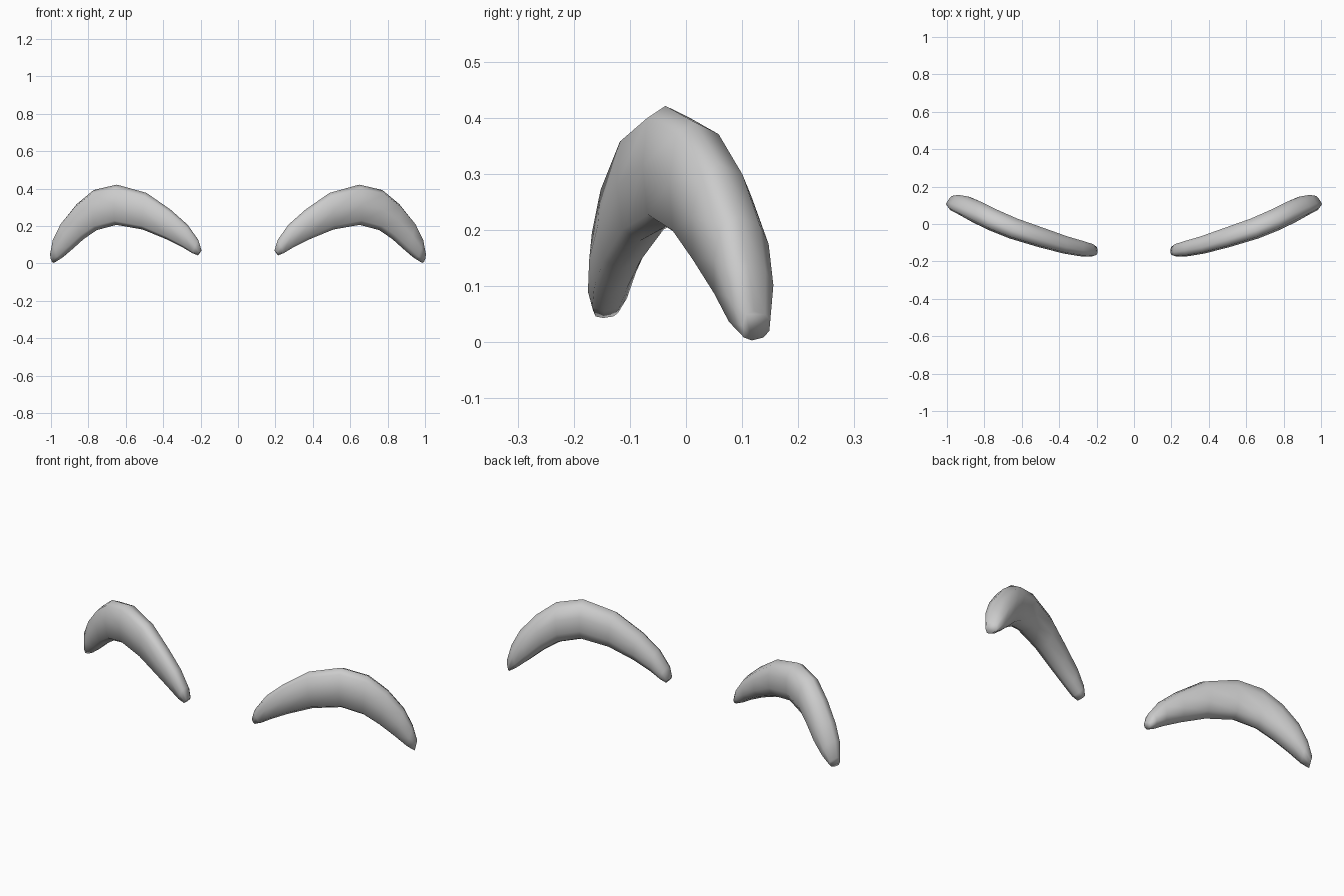
import bpy, bmesh, math
from mathutils import Vector

if "Cube" in bpy.data.objects:
    bpy.data.objects.remove(bpy.data.objects["Cube"])

# Stations along the brow: upper edge (x, z), lower edge (x, z), thickness
stations = [
    (.195, .070, .215, .043, .045),
    (.212, .125, .245, .055, .070),
    (.270, .207, .295, .085, .085),
    (.360, .287, .385, .130, .096),
    (.490, .377, .510, .181, .108),
    (.648, .421, .650, .206, .116),
    (.772, .392, .755, .178, .120),
    (.862, .317, .825, .130, .120),
    (.937, .224, .890, .072, .112),
    (.978, .138, .948, .025, .095),
    (.997, .055, .985, .003, .058),
]
# Cross-section: flat front (v = -.5), domed back (v = .5); u runs lower to upper edge
section = [(-.80, -.42), (0, -.5), (.80, -.42), (1, -.12),
           (.80, .28), (.35, .48), (-.35, .48), (-.80, .28), (-1, -.12)]


def depth(x):
    """Centre line of the brow seen from the top."""
    front = -.18 + .2 * (x - .2) + .36 * (x - .2) * (x - .6)
    return front + .036 + .024 * min(1, (x - .2) / .3) - .25 * max(0, x - .9)


def make_brow(name):
    bm = bmesh.new()
    rings = []
    for tx, tz, bx, bz, thick in stations:
        ring = []
        for u, v in section:
            k = (u + 1) / 2
            x, z = bx + (tx - bx) * k, bz + (tz - bz) * k
            a = math.atan(.2 + .36 * (2 * x - .8))
            off = Vector((-math.sin(a), math.cos(a), 0)) * (v + .12) * thick
            p = Vector((x, depth(x) - .12 * thick, z)) + off
            ring.append(bm.verts.new(p))
        rings.append(ring)
    n = len(section)
    for r, s in zip(rings, rings[1:]):
        for i in range(n):
            j = (i + 1) % n
            bm.faces.new((r[i], r[j], s[j], s[i]))
    # End caps
    bm.faces.new(rings[0])
    bm.faces.new(rings[-1])
    bmesh.ops.recalc_face_normals(bm, faces=bm.faces)
    me = bpy.data.meshes.new(name)
    bm.to_mesh(me)
    bm.free()
    for f in me.polygons:
        f.use_smooth = True
    ob = bpy.data.objects.new(name, me)
    bpy.context.collection.objects.link(ob)
    return ob


# Right brow, mirrored to the left
brow = make_brow("eyebrows")
mirror = brow.modifiers.new("mirror", 'MIRROR')
mirror.use_axis[0] = True
mirror.use_clip = False
mirror.use_mirror_merge = False
